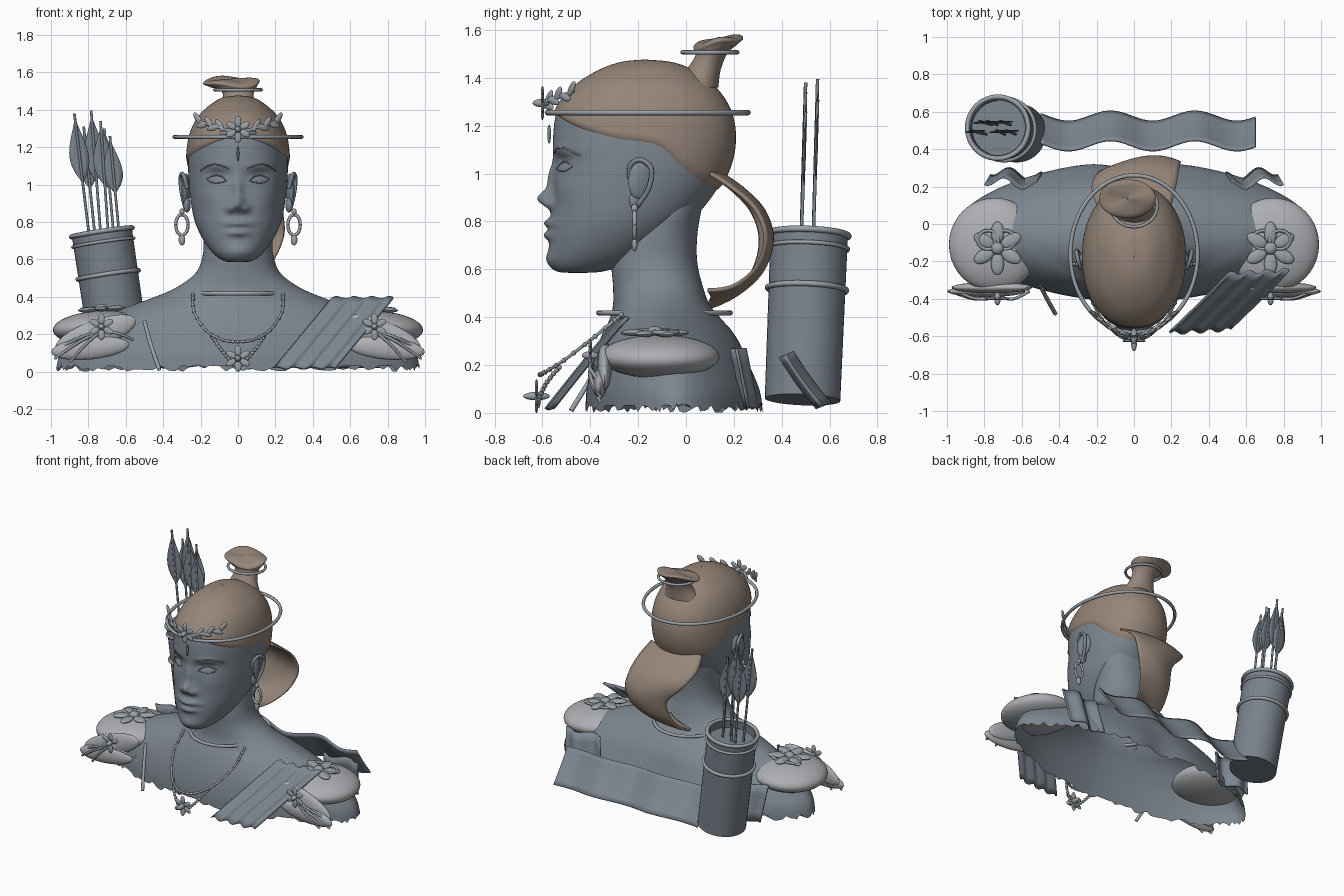
import bpy, bmesh, random
from math import sin, cos, pi, exp, radians
from mathutils import Vector, Matrix

random.seed(4)
if "Cube" in bpy.data.objects:
    bpy.data.objects.remove(bpy.data.objects["Cube"])


def material(name, rgb):
    m = bpy.data.materials.new(name)
    m.use_nodes = True
    m.diffuse_color = (*rgb, 1)
    m.node_tree.nodes["Principled BSDF"].inputs["Base Color"].default_value = (*rgb, 1)
    return m


SKIN = material("slate skin", (.205, .24, .28))
HAIR = material("tan hair", (.30, .235, .19))
PLATE = material("pale silver", (.42, .43, .45))
METAL = material("silver", (.33, .36, .39))
LEATHER = material("slate leather", (.19, .222, .26))


def finish(name, bm, mat, angle=50):
    bmesh.ops.recalc_face_normals(bm, faces=bm.faces)
    me = bpy.data.meshes.new(name)
    bm.to_mesh(me)
    bm.free()
    me.materials.append(mat)
    ob = bpy.data.objects.new(name, me)
    bpy.context.collection.objects.link(ob)
    bpy.ops.object.select_all(action='DESELECT')
    ob.select_set(True)
    bpy.context.view_layer.objects.active = ob
    bpy.ops.object.shade_smooth_by_angle(angle=radians(angle))
    return ob


def surface(name, f, nu, nv, mat, closed=False, thick=0):
    """Grid over f(u, v), u and v in 0..1; closed wraps u."""
    bm = bmesh.new()
    cols = nu if closed else nu + 1
    rows = [[bm.verts.new(f(i / nu, j / nv)) for i in range(cols)] for j in range(nv + 1)]
    for a, b in zip(rows, rows[1:]):
        for i in range(nu):
            k = (i + 1) % cols
            bm.faces.new((a[i], a[k], b[k], b[i]))
    ob = finish(name, bm, mat)
    if thick:
        mod = ob.modifiers.new("thickness", 'SOLIDIFY')
        mod.thickness, mod.offset = thick, 0


def spline(keys, t):
    """Catmull-Rom through rows of keys, t in 0..1."""
    s = min(max(t, 0), 1) * (len(keys) - 1)
    i = min(int(s), len(keys) - 2)
    s -= i
    p = [keys[min(max(i + d, 0), len(keys) - 1)] for d in (-1, 0, 1, 2)]
    return [b + .5 * s * (c - a + s * (2*a - 5*b + 4*c - d + s * (3*(b - c) + d - a)))
            for a, b, c, d in zip(*p)]


def tube(name, pts, r, mat=METAL, closed=False):
    n = len(pts) * 6
    path = [Vector(p) for p in pts] if closed else [Vector(spline(pts, k / n)) for k in range(n + 1)]
    m = len(path) if closed else n

    def f(u, v):
        k = round(v * m)
        if closed:
            d = path[(k + 1) % m] - path[k % m - 1]
        else:
            d = path[min(k + 1, m)] - path[max(k - 1, 0)]
        q = d.to_track_quat('Z', 'Y').to_matrix()
        return path[k % len(path)] + q @ Vector((r * cos(2*pi*u), r * sin(2*pi*u), 0))
    surface(name, f, 8, m, mat, True)


def ring(name, c, rx, ry, r, tilt=Matrix(), n=48):
    pts = [Vector(c) + tilt.to_3x3() @ Vector((rx*cos(2*pi*k/n), ry*sin(2*pi*k/n), 0)) for k in range(n)]
    tube(name, pts, r, closed=True)


def balls(name, items, mat=METAL, seg=16):
    """Ellipsoids joined in one part: (centre, radii, rotation)."""
    bm = bmesh.new()
    for c, s, rot in items:
        bmesh.ops.create_uvsphere(bm, u_segments=seg, v_segments=seg // 2, radius=1,
                                  matrix=Matrix.Translation(c) @ rot.to_4x4() @ Matrix.Diagonal((*s, 1)))
    finish(name, bm, mat)


def flower(name, c, r, rot, heart=.4, petals=6):
    items = [(Vector(c), (r*.25, r*.25, r*heart), rot)]
    for k in range(petals):
        q = rot.to_4x4() @ Matrix.Rotation(2*pi*(k + .5)/petals, 4, 'Z')
        items.append((Vector(c) + q.to_3x3() @ Vector((r*.6, 0, 0)), (r*.42, r*.25, r*.1), q))
    balls(name, items)


def oval(w, yf, yb, u, n):
    a = 2 * pi * u
    p = lambda t: (abs(t) ** (2 / n)) * (1 if t > 0 else -1)
    return w * p(sin(a)), (yf + yb) / 2 - (yb - yf) / 2 * p(cos(a))


FRONT = Matrix.Rotation(pi / 2, 4, 'X')
FLAT = Matrix()

# Torso and neck: rows of height, half width, front, back and squareness
TORSO = [(.02, .97, -.42, .34, 1.8), (.1, .95, -.415, .325, 1.8), (.2, .87, -.395, .28, 1.8),
         (.28, .74, -.37, .24, 1.8), (.34, .61, -.345, .195, 1.8), (.39, .47, -.32, .15, 1.8),
         (.45, .33, -.305, .1, 1.9), (.53, .225, -.305, .07, 2.1), (.63, .187, -.31, .047, 2.15),
         (.74, .186, -.28, .047, 2.15), (.85, .19, -.2, .065, 2.15), (1, .17, -.1, .1, 2.15)]


def torso(u, v):
    z, w, yf, yb, n = spline(TORSO, v)
    x, y = oval(w, yf, yb, u, n)
    if y > 0:
        y -= .05 * exp(-(x / .15) ** 2) * max(0, 1 - z / .35)
    return x, y, z if v else random.uniform(0, .045)


surface("torso", torso, 144, 55, SKIN, True)

# Head: lofted skull with soft bumps for the features
HEAD = [(.585, .01, -.47, -.44), (.592, .075, -.54, -.34), (.63, .13, -.57, -.22), (.7, .183, -.572, -.1),
        (.8, .23, -.565, .02), (.92, .254, -.555, .12), (1.04, .265, -.552, .18), (1.16, .265, -.555, .197),
        (1.27, .248, -.535, .175), (1.36, .205, -.465, .115), (1.425, .14, -.37, .035), (1.465, .075, -.27, -.06),
        (1.477, .002, -.175, -.171)]
# Features: side, height, spread in x and z, depth
FEATURES = [(0, .895, .034, .035, .055), (0, .97, .026, .075, .025), (.042, .872, .024, .022, .028),
            (0, .793, .07, .02, .028), (0, .743, .06, .02, .025), (0, .64, .07, .035, .012),
            (.11, 1.045, .06, .035, -.024), (.115, 1.03, .045, .02, .013), (.12, 1.1, .07, .025, .008),
            (.16, .93, .06, .06, .01)]


def head(u, v, grow=0.0):
    z, w, yf, yb = spline(HEAD, v)
    x, y = oval(w + grow, yf - grow, yb + grow, u, 2.15)
    if not grow and y < -.25:
        for fx, fz, sx, sz, d in FEATURES:
            for c in {fx, -fx}:
                y -= d * exp(-((x - c) / sx) ** 2 - ((z - fz) / sz) ** 2)
    return x, y, z


def find(func, target):
    lo, hi = 0, 1
    for _ in range(24):
        mid = (lo + hi) / 2
        lo, hi = (mid, hi) if func(mid) < target else (lo, mid)
    return lo


def on_face(x, z):
    v = find(lambda t: spline(HEAD, t)[0], z)
    u = find(lambda t: head(t / 4, v)[0], x) / 4
    return x, head(u, v)[1], z


surface("head", lambda u, v: head(u, v * .75), 168, 130, SKIN, True)

# Brows, eyelids, ears and earrings, one set per side
for s, side in ((1, "left"), (-1, "right")):
    def line(name, pts, r):
        tube(f"{side}_{name}", [(s * x, y, z) for x, y, z in (on_face(*p) for p in pts)], r, SKIN)
    line("brow", [(.05, 1.085), (.1, 1.105), (.15, 1.105), (.2, 1.075)], .004)
    line("upper_lid", [(.06, 1.02), (.09, 1.045), (.13, 1.048), (.17, 1.03)], .004)
    line("lower_lid", [(.06, 1.02), (.1, 1.01), (.14, 1.012), (.17, 1.03)], .003)
    lean = Matrix.Rotation(s * .3, 4, 'Z') @ Matrix.Rotation(-.12, 4, 'X')
    balls(f"{side}_ear", [((s*.278, -.19, .975), (.02, .053, .085), lean),
                          ((s*.272, -.21, .89), (.018, .03, .04), lean)], SKIN)
    tube(f"{side}_ear_rim", [(s*.272, -.235, .98), (s*.285, -.232, 1.035), (s*.3, -.19, 1.058),
                             (s*.308, -.145, 1.02), (s*.298, -.155, .94), (s*.28, -.2, .87)], .011, SKIN)
    ring(f"{side}_earring", (s*.3, -.215, .785), .033, .055, .009, FRONT, 24)
    balls(f"{side}_earring_drops", [((s*.3, -.215, .855), (.014, .014, .018), FLAT),
                                    ((s*.3, -.215, .705), (.018, .012, .03), FLAT)])

# Hair cap down to the hairline
HAIRLINE = [(-.6, 1.27), (-.47, 1.2), (-.3, 1.15), (-.12, 1.12), (0, 1.03), (.11, .97), (.22, .93)]


def cap(u, v):
    y = head(u, .58, .012)[1]
    k = find(lambda t: spline(HAIRLINE, t)[0], y)
    v0 = find(lambda t: spline(HEAD, t)[0], spline(HAIRLINE, k)[1])
    return head(u, v0 + (1 - v0) * v, .003 if v == 0 else .012 * (1 - v ** 6))


surface("hair_cap", cap, 96, 40, HAIR, True)

# Topknot: centre x, y, z and radii
KNOT = [(0, .035, 1.36, .13, .1), (0, .07, 1.43, .09, .075), (0, .105, 1.495, .085, .068),
        (-.02, .125, 1.527, .125, .088), (-.035, .135, 1.548, .152, .104), (-.035, .135, 1.562, .125, .085),
        (-.035, .135, 1.566, .06, .045), (-.035, .135, 1.566, .002, .002)]


def knot(u, v):
    x, y, z, rx, ry = spline(KNOT, v)
    a = 2 * pi * u
    wave = .08 * ry * cos(3 * a) if v > .4 else 0
    return x + rx*cos(a), y + ry*sin(a), z + (.18 * ry * sin(a) + wave) * min(1, 2*v)


surface("topknot", knot, 40, 36, HAIR, True)
ring("topknot_ring", (0, .1, 1.507), .125, .115, .009)

# Loose tail of hair curling behind the neck: y, z, centre x, half width
TAIL = [(.15, 1.0, 0, .2), (.25, .93, 0, .225), (.335, .84, .03, .21), (.37, .72, .09, .155),
        (.33, .59, .06, .135), (.23, .5, .01, .11), (.12, .47, -.02, .08)]


def tail(u, v):
    y, z, x, w = spline(TAIL, v)
    k = 2 * u - 1
    return x + w * k, y - .05 * k * k * (1 - .4 * v) - .02 * (1 - k) * v, z + .045 * k * v * v


surface("hair_tail", tail, 16, 32, HAIR, thick=.014)

# Crown hoop with central flower, leaf sprigs and forehead drop
ring("crown_hoop", (0, -.16, 1.255), .34, .42, .011, n=72)
flower("crown_flower", (0, -.6, 1.295), .07, FRONT, .6)
for s in (1, -1):
    sprig = [(s*.03, -.59, 1.28), (s*.1, -.575, 1.305), (s*.16, -.53, 1.32), (s*.22, -.47, 1.345)]
    tube("crown_sprig", sprig, .008)
    leaves = []
    for k in range(6):
        p = Vector(spline(sprig, (k + .8) / 6.5))
        q = Matrix.Rotation(s * .6, 4, 'Z') @ Matrix.Rotation(-s * (.9 if k % 2 else -.25), 4, 'Y')
        leaves.append((p + q.to_3x3() @ Vector((s*.02, 0, 0)), (.04, .009, .017), q))
    balls("crown_leaves", leaves)
balls("forehead_drop", [((0, -.572, 1.165), (.007, .008, .04), FLAT)], LEATHER)

# Choker, bead chains and pendant
ring("choker", (0, -.09, .418), .25, .275, .011)
CHAINS = [("necklace", [(.24, -.27, .41), (.235, -.38, .32), (.17, -.51, .22), (.08, -.59, .17), (0, -.61, .16)]),
          ("pendant_chain", [(.14, -.53, .19), (.1, -.58, .13), (.05, -.61, .07), (0, -.62, .03)])]
for name, half in CHAINS:
    path = half + [(-x, y, z) for x, y, z in half[-2::-1]]
    tube(name, path, .007)
    balls(name + "_beads", [(Vector(spline(path, k / 24)), (.011, .011, .011), FLAT) for k in range(25)], seg=8)
flower("pendant_flower", (0, -.625, .07), .07, FRONT, .8)
tube("chest_strap", [(-.5, -.33, .27), (-.465, -.4, .14), (-.42, -.48, .01)], .011)

# Shoulder guards with top flowers, front flowers and leaves
for s, side in ((1, "left"), (-1, "right")):
    tip = Matrix.Rotation(s * .06, 4, 'Y')
    balls(f"{side}_shoulder_guard", [((s*.745, -.11, .235), (.245, .25, .09), tip)], PLATE, 40)
    flower(f"{side}_guard_flower", (s*.73, -.13, .335), .14, tip, .2)
    for x in (.69, .78):
        ring(f"{side}_guard_scroll", (s*x, -.085, .338), .055, .05, .009, tip, 24)
    for c, size, turn in (((.79, -.36, .125), (.21, .03, .06), .1), ((.76, -.34, .2), (.23, .03, .075), .35)):
        balls(f"{side}_guard_leaf", [((s * c[0], c[1], c[2]), size, Matrix.Rotation(s * turn, 4, 'Y'))], PLATE, 24)
    for end in ((.98, .07), (.95, .13), (.56, .17), (.9, .05)):
        tube(f"{side}_guard_stamen", [(s*.73, -.39, .22), (s*(.73+end[0])/2, -.4, (.24+end[1])/2),
                                      (s*end[0], -.36, end[1])], .008)
    flower(f"{side}_front_flower", (s*.73, -.4, .24), .07, FRONT, .5)

    # Short pleated strip behind each shoulder
    surface(f"{side}_back_strip", lambda u, v: (s * (.52 + .28*u - .03*v), .205 + .03*u + .05*v + .025*sin(u*3*pi + 2),
                                               .27 - .25*v), 32, 4, SKIN, thick=.01)


# Pleated sash on the chest and wavy sash behind
def chest_sash(u, v):
    x = .5 + .33 * u - .31 * v
    fold = .01 * sin(u * 7 * pi)
    return x, -.27 - .31 * v ** .95 + fold + .02 * u, .395 - .375 * v + fold * .5


def back_sash(u, v):
    wave = .027 * sin((u * 2.55 + .42) * 2 * pi)
    return -.5 + 1.15 * u, .42 + .125 * v + .03 * v * v + wave, .245 - .215 * v + wave * .4


surface("chest_sash", chest_sash, 64, 12, SKIN, thick=.015)
surface("back_sash", back_sash, 72, 8, SKIN, thick=.012)

# Quiver: slanted open cylinder with hoops and a recessed floor
BASE, TOP = Vector((-.625, .487, .055)), Vector((-.728, .515, .745))
SLANT = (TOP - BASE).to_track_quat('Z', 'Y').to_matrix().to_4x4()
SHELL = [(.0, .001), (.0, .158), (1, .162), (1, .147), (.93, .147), (.93, .001)]


def quiver(u, v):
    h, r = SHELL[round(v * 5)]
    return BASE.lerp(TOP, h) + SLANT.to_3x3() @ Vector((r*cos(2*pi*u), r*sin(2*pi*u), 0))


surface("quiver", quiver, 40, 5, LEATHER, True)
for h, r in ((1, .013), (.92, .009), (.67, .012)):
    ring("quiver_hoop", BASE.lerp(TOP, h), .165, .165, r, SLANT)

# Arrows: foot x, tip x, tip height, depth
for foot, tipx, z, y in ((-.79, -.875, 1.38, .5), (-.69, -.735, 1.34, .5), (-.63, -.685, 1.26, .5),
                         (-.73, -.785, 1.395, .55), (-.76, -.825, 1.31, .55), (-.66, -.715, 1.3, .55)):
    a, b = Vector((foot, y - .02, .68)), Vector((tipx, y, z))
    tube("arrow_shaft", [a, a.lerp(b, .5), b], .0075, LEATHER)

    def vane(u, v):
        w = .052 * sin(pi * v ** 1.2) * (2 * u - 1)
        p = b.lerp(a, .03 + .5 * v)
        return p.x + w, p.y + .1 * w, p.z - abs(w) * .3
    surface("arrow_vane", vane, 4, 14, LEATHER, thick=.004)
